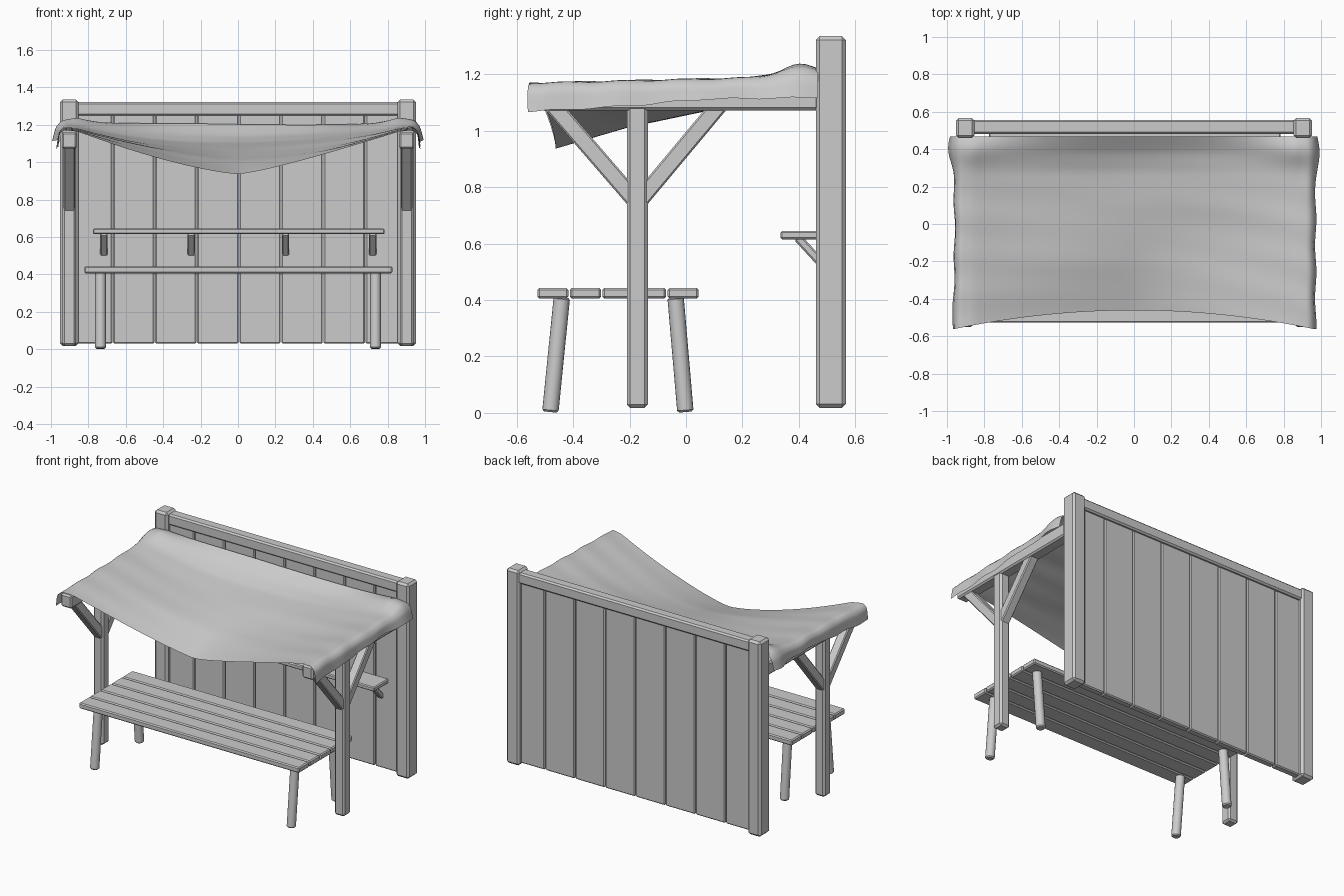
import bpy, math
from mathutils import Vector

if "Cube" in bpy.data.objects:
    bpy.data.objects.remove(bpy.data.objects["Cube"])


def box(name, lo, hi, bevel=0.008):
    lo, hi = Vector(lo), Vector(hi)
    bpy.ops.mesh.primitive_cube_add(size=1, location=(lo + hi) / 2)
    ob = bpy.context.object
    ob.name = name
    ob.scale = hi - lo
    bpy.ops.object.transform_apply(location=False, rotation=False, scale=True)
    m = ob.modifiers.new("Bevel", 'BEVEL')
    m.width = bevel
    m.segments = 1
    return ob


def strut(name, x, a, b, wide, thick):
    """Square timber in the plane x = const, from a to b given as (y, z)."""
    dy, dz = b[0] - a[0], b[1] - a[1]
    h = math.hypot(dy, dz) / 2
    ob = box(name, (-wide / 2, -thick / 2, -h), (wide / 2, thick / 2, h), 0.006)
    ob.location = (x, (a[0] + b[0]) / 2, (a[1] + b[1]) / 2)
    ob.rotation_euler.x = math.atan2(-dy, dz)
    return ob


def lerp_table(pts, v):
    if v <= pts[0][0]:
        return pts[0][1]
    for (a, p), (b, q) in zip(pts, pts[1:]):
        if v <= b:
            return p + (q - p) * (v - a) / (b - a)
    return pts[-1][1]


# Posts, roof arms and braces on both sides
for s, side in ((-1, "left"), (1, "right")):
    x = s * 0.902
    box("back_post_" + side, (x - 0.049, 0.46, 0.018), (x + 0.049, 0.567, 1.335), 0.014)
    box("front_post_" + side, (x - 0.037, -0.21, 0.018), (x + 0.037, -0.135, 1.09), 0.012)
    box("roof_arm_" + side, (x - 0.04, -0.55, 1.072), (x + 0.04, 0.47, 1.16), 0.01)
    strut("front_brace_" + side, x, (-0.17, 0.74), (-0.485, 1.105), 0.06, 0.06)
    strut("rear_brace_" + side, x, (-0.175, 0.74), (0.13, 1.105), 0.06, 0.06)

# Plank wall with top rail
for i in range(8):
    x = -0.895 + i * 0.225
    box(f"wall_plank_{i}", (x + 0.002, 0.49, 0.03), (min(x + 0.223, 0.9), 0.537, 1.27), 0.007)
box("top_rail", (-0.87, 0.482, 1.248), (0.87, 0.557, 1.322), 0.01)

# Wall shelf on brackets
box("shelf", (-0.775, 0.335, 0.615), (0.783, 0.492, 0.645), 0.006)
for i, x in enumerate((-0.717, -0.25, 0.254, 0.72)):
    strut(f"shelf_bracket_{i}", x, (0.395, 0.622), (0.5, 0.508), 0.04, 0.03)

# Bench: five planks on four splayed round legs
for i in range(5):
    y = -0.527 + i * 0.1155
    box(f"bench_plank_{i}", (-0.822, y, 0.405), (0.825, y + 0.11, 0.443), 0.007)
for x in (-0.735, 0.735):
    for foot, top in ((-0.481, -0.44), (-0.002, -0.037)):
        a, b = Vector((x, foot, 0.003)), Vector((x, top, 0.41))
        bpy.ops.mesh.primitive_cylinder_add(vertices=16, radius=0.029, depth=(b - a).length,
                                            location=(a + b) / 2)
        leg = bpy.context.object
        leg.name = "bench_leg"
        leg.rotation_euler = (b - a).to_track_quat('Z', 'Y').to_euler()
        m = leg.modifiers.new("Bevel", 'BEVEL')
        m.width = 0.007
        m.segments = 1
        m.limit_method = 'ANGLE'
        bpy.ops.object.shade_smooth_by_angle()

# Sagging cloth canopy hung over the two arms
CENTRE = [(0, 0.935), (0.28, 1.012), (0.6, 1.075), (0.8, 1.105), (0.9, 1.14), (1, 1.205)]
HEM = [(0, 1.065), (0.35, 1.085), (0.6, 1.11), (1, 1.115)]


def cloth_point(u, t):
    s, r = (1 if u >= 0 else -1), abs(u)
    c = lerp_table(CENTRE, t)
    hem = lerp_table(HEM, t)
    edge = 1.165 + 0.025 * t
    corner = math.exp(-((t - 0.93) / 0.09) ** 2)
    out = 0.022 * corner - 0.012 * math.sin(t * 3.1) * (s < 0) + 0.004 * math.sin(t * 23 + s)
    if r <= 0.7:                                   # sagging middle
        q = r / 0.7
        x = 0.86 * q
        z = c + (edge - c) * q ** (1.3 + 1.3 * t)
        z += 0.05 * corner * q ** 4
        z += 0.006 * math.sin(t * 9 + s) * math.sin(q * math.pi)
    else:                                          # fold over the arm
        q = (r - 0.7) / 0.3
        x = lerp_table([(0, 0.86), (0.4, 0.935), (0.6, 0.962), (1, 0.972)], q)
        z = lerp_table([(0, edge), (0.4, edge + 0.006), (0.6, edge - 0.02), (1, hem)], q)
        z += 0.05 * corner * (1 - q)
        x += out * q
    front = -0.565 + 0.1 * (1 - min(x / 0.96, 1) ** 2)
    y = front + (0.472 - front) * t
    return (s * x, y, z + 0.003 * math.sin(t * 31 + u * 5) * r)


NU, NT = 80, 44
verts = [cloth_point(-1 + 2 * i / NU, j / NT) for j in range(NT + 1) for i in range(NU + 1)]
faces = []
for j in range(NT):
    for i in range(NU):
        k = j * (NU + 1) + i
        faces.append((k, k + 1, k + NU + 2, k + NU + 1))
me = bpy.data.meshes.new("cloth_canopy")
me.from_pydata(verts, [], faces)
cloth = bpy.data.objects.new("cloth_canopy", me)
bpy.context.collection.objects.link(cloth)
sm = cloth.modifiers.new("Smooth", 'SMOOTH')
sm.factor = 0.5
sm.iterations = 2
for p in me.polygons:
    p.use_smooth = True
